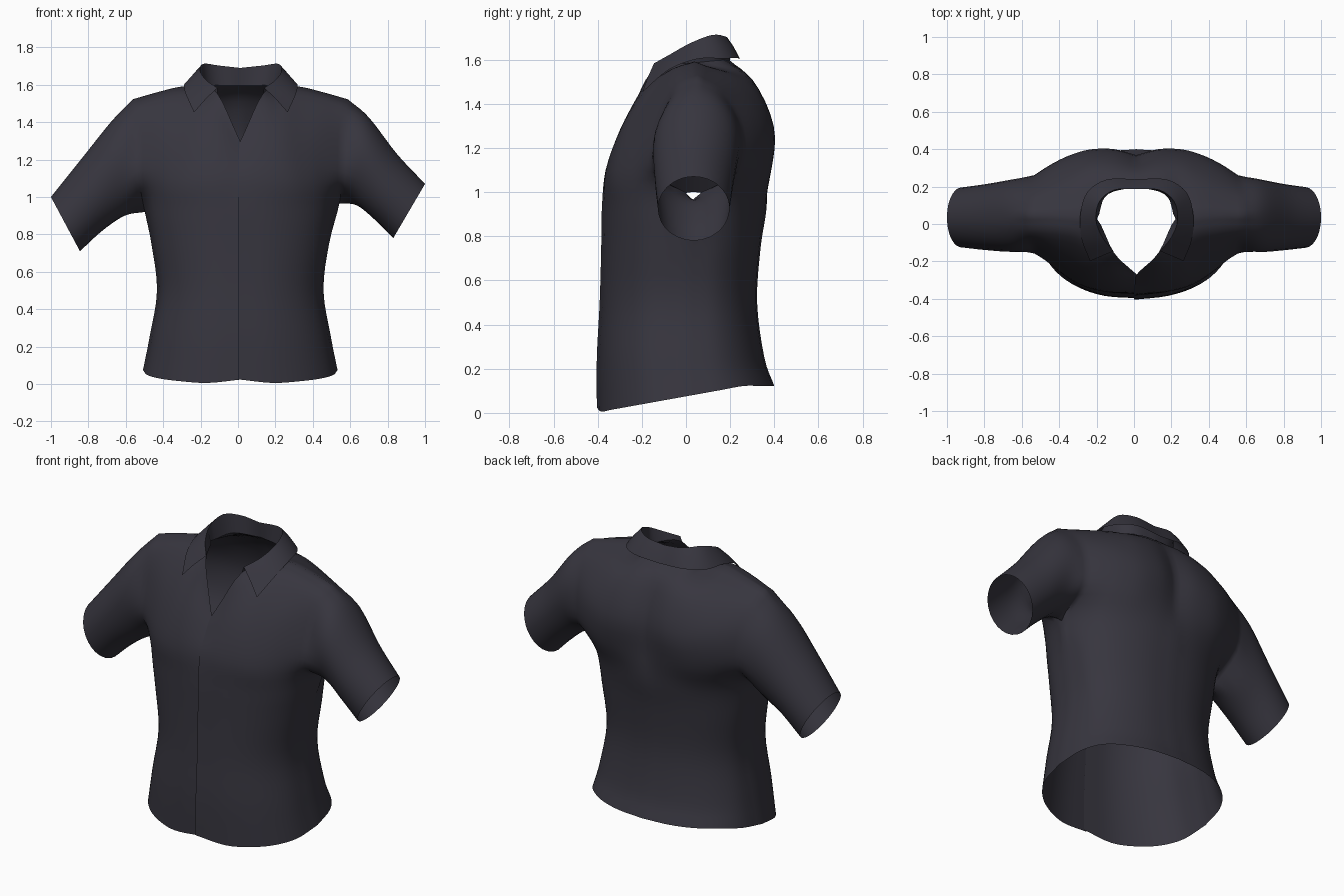
import bpy, bmesh, math
from mathutils import Vector as V

if "Cube" in bpy.data.objects:
    bpy.data.objects.remove(bpy.data.objects["Cube"])

CX, SUB = 0.012, 4          # centre line offset, subdivisions per control span

cloth = bpy.data.materials.new("dark slate cloth")
cloth.diffuse_color = (0.038, 0.036, 0.049, 1)
cloth.use_nodes = True
cloth.node_tree.nodes["Principled BSDF"].inputs["Base Color"].default_value = cloth.diffuse_color


def smooth_curve(pts, sub=SUB):
    """Catmull-Rom curve through the points."""
    p = [pts[0] * 2 - pts[1]] + list(pts) + [pts[-1] * 2 - pts[-2]]
    out = []
    for i in range(1, len(p) - 2):
        a, b, c, d = p[i - 1:i + 3]
        for j in range(sub):
            t = j / sub
            out.append(0.5 * (2 * b + (c - a) * t + (2 * a - 5 * b + 4 * c - d) * t * t
                              + (3 * b - a - 3 * c + d) * t ** 3))
    out.append(p[-2].copy())
    return out


def resample(pts, n):
    """n points evenly spaced along a polyline."""
    d = [0]
    for p, q in zip(pts, pts[1:]):
        d.append(d[-1] + (q - p).length)
    out = []
    for i in range(n):
        t = d[-1] * i / (n - 1)
        k = max(j for j in range(len(pts) - 1) if d[j] <= t + 1e-6)
        out.append(pts[k].lerp(pts[k + 1], min(1, (t - d[k]) / (d[k + 1] - d[k]))))
    return out


def loft(rows, sub=SUB):
    """Smooth surface through rows of equal length."""
    cols = [smooth_curve(c, sub) for c in zip(*rows)]
    return [list(r) for r in zip(*cols)]


def add_grid(bm, grid, closed=False):
    vs = [[bm.verts.new(p) for p in r] for r in grid]
    n = len(vs[0])
    for a, b in zip(vs, vs[1:]):
        for i in range(n if closed else n - 1):
            k = (i + 1) % n
            bm.faces.new((a[i], a[k], b[k], b[i]))


def finish(bm, name, angle):
    bmesh.ops.remove_doubles(bm, verts=bm.verts, dist=0.0005)
    bmesh.ops.recalc_face_normals(bm, faces=bm.faces)
    me = bpy.data.meshes.new(name)
    bm.to_mesh(me)
    bm.free()
    ob = bpy.data.objects.new(name, me)
    bpy.context.collection.objects.link(ob)
    me.materials.append(cloth)
    bpy.ops.object.select_all(action='DESELECT')
    ob.select_set(True)
    bpy.context.view_layer.objects.active = ob
    bpy.ops.object.shade_smooth_by_angle(angle=math.radians(angle))
    return ob


# torso rings: height, half width, front depth, back depth
RINGS = [(0, .52, .40, .40), (.25, .485, .40, .355), (.5, .445, .387, .322),
         (.75, .475, .38, .338), (.93, .50, .377, .365)]
# chest and shoulder rows, centre to armhole
FRONT = [
    [(0, -.36, 1.10), (.13, -.36, 1.10), (.26, -.335, 1.10), (.37, -.28, 1.10), (.46, -.215, 1.10), (.54, -.15, 1.09)],
    [(.005, -.31, 1.22), (.11, -.30, 1.28), (.22, -.265, 1.33), (.33, -.215, 1.34), (.44, -.165, 1.34), (.55, -.12, 1.30)],
    [(.01, -.275, 1.29), (.13, -.205, 1.46), (.225, -.125, 1.52), (.325, -.075, 1.54), (.45, -.055, 1.515), (.565, -.05, 1.47)],
    [(.015, -.255, 1.33), (.12, -.152, 1.55), (.212, .03, 1.585), (.315, .04, 1.59), (.45, .05, 1.558), (.575, .05, 1.522)]]
BACK = [
    [(0, .365, 1.10), (.13, .385, 1.10), (.26, .38, 1.10), (.37, .345, 1.10), (.46, .295, 1.10), (.54, .235, 1.09)],
    [(0, .362, 1.30), (.12, .395, 1.30), (.25, .39, 1.30), (.36, .355, 1.31), (.46, .305, 1.31), (.55, .25, 1.29)],
    [(0, .29, 1.51), (.13, .30, 1.51), (.24, .275, 1.51), (.34, .24, 1.50), (.45, .20, 1.48), (.565, .165, 1.45)],
    [(0, .20, 1.595), (.16, .155, 1.597), (.212, .03, 1.585), (.315, .04, 1.59), (.45, .05, 1.558), (.575, .05, 1.522)]]
# sleeve rings per side: top x, z, bottom x, z, centre y, half depth
SLEEVES = {
    1: [(.70, 1.425, .635, .955, .045, .195), (.85, 1.23, .735, .875, .037, .178), (1.0, 1.07, .83, .78, .035, .162)],
    -1: [(.68, 1.40, .605, .90, .045, .195), (.84, 1.20, .725, .82, .037, .178), (1.0, 1.0, .845, .71, .035, .16)]}
ARMPIT = {1: V((.53, .03, .965)), -1: V((.51, .03, .92))}


def panel(side, front):
    rows = []
    for i, (z, a, df, db) in enumerate(RINGS):
        row = []
        for k in range(6):
            t = math.radians(18 * k)
            c = max(math.cos(t), 0) if k < 5 else 0
            y = (-df if front else db) * c ** 0.82
            zz = min(.075 + .18 * y, .122) if i == 0 else z
            row.append(V((a * math.sin(t) ** 0.95, y, zz)))
        rows.append(row)
    rows[4][5] = ARMPIT[side].copy()
    rows += [[V(p) for p in r] for r in (FRONT if front else BACK)]
    if front:                                   # overlapping button edge and hem notch
        rows[0][0].z += .022
        for r in rows[:-1]:
            r[0].x -= .012
            r[0].y -= .004 * side
    return loft([smooth_curve(r) for r in rows])


# ---- shirt body and sleeves ----
bm = bmesh.new()
necks = {}
PIT, TOP, EDGE = 4 * SUB, 8 * SUB, 5 * SUB
for s in (1, -1):
    f, b = panel(s, True), panel(s, False)
    seam = [(j, EDGE) for j in range(PIT + 1)] + [(TOP, k) for k in range(2 * SUB, EDGE + 1)]
    for j, k in seam:                           # sew side and shoulder seams
        m = (f[j][k] + b[j][k]) / 2
        f[j][k], b[j][k] = m.copy(), m.copy()
    place = lambda p: V((CX + s * p.x, p.y, p.z))
    f = [[place(p) for p in r] for r in f]
    b = [[place(p) for p in r] for r in b]
    add_grid(bm, f)
    add_grid(bm, b)
    necks[s] = b[TOP][:2 * SUB + 1] + f[TOP][SUB:2 * SUB][::-1]

    # sleeve lofted from the armhole loop to the cuff
    half_f = [f[j][EDGE] for j in range(PIT, TOP + 1)]
    half_b = [b[j][EDGE] for j in range(TOP, PIT - 1, -1)]
    angles = []
    for h, start in ((half_f, 0), (half_b, math.pi)):
        d = [(q - p).length for p, q in zip(h, h[1:])]
        angles += [start + math.pi * sum(d[:i]) / sum(d) for i in range(len(d))]
    rings = [half_f[:-1] + half_b[:-1]]
    for tx, tz, bx, bz, cy, dep in SLEEVES[s]:
        mid = V((s * (tx + bx) / 2, cy, (tz + bz) / 2))
        up = V((s * (tx - bx) / 2, 0, (tz - bz) / 2))
        rings.append([mid - up * math.cos(a) - V((0, dep * math.sin(a), 0)) for a in angles])
    add_grid(bm, loft(rings, 5), closed=True)
finish(bm, "shirt_body", 60)

# ---- folded collar: body neckline, fold line, outer edge ----
FOLD = [(0, .187, 1.69), (.12, .182, 1.703), (.20, .12, 1.712), (.218, .02, 1.675), (.185, -.07, 1.625), (.125, -.145, 1.583)]
OUTER = [(0, .24, 1.60), (.16, .238, 1.608), (.265, .17, 1.605), (.302, .05, 1.603), (.295, -.08, 1.553), (.25, -.198, 1.452)]
bm = bmesh.new()
for s in (1, -1):
    fold, outer = [smooth_curve([V((CX + .003 * bool(x) + s * x, y, z)) for x, y, z in c]) for c in (FOLD, OUTER)]
    middle = [(p + q) / 2 + V((0, 0, .006)) for p, q in zip(fold, outer)]
    add_grid(bm, [resample(necks[s], len(fold)), fold, middle, outer])
finish(bm, "collar", 40)
